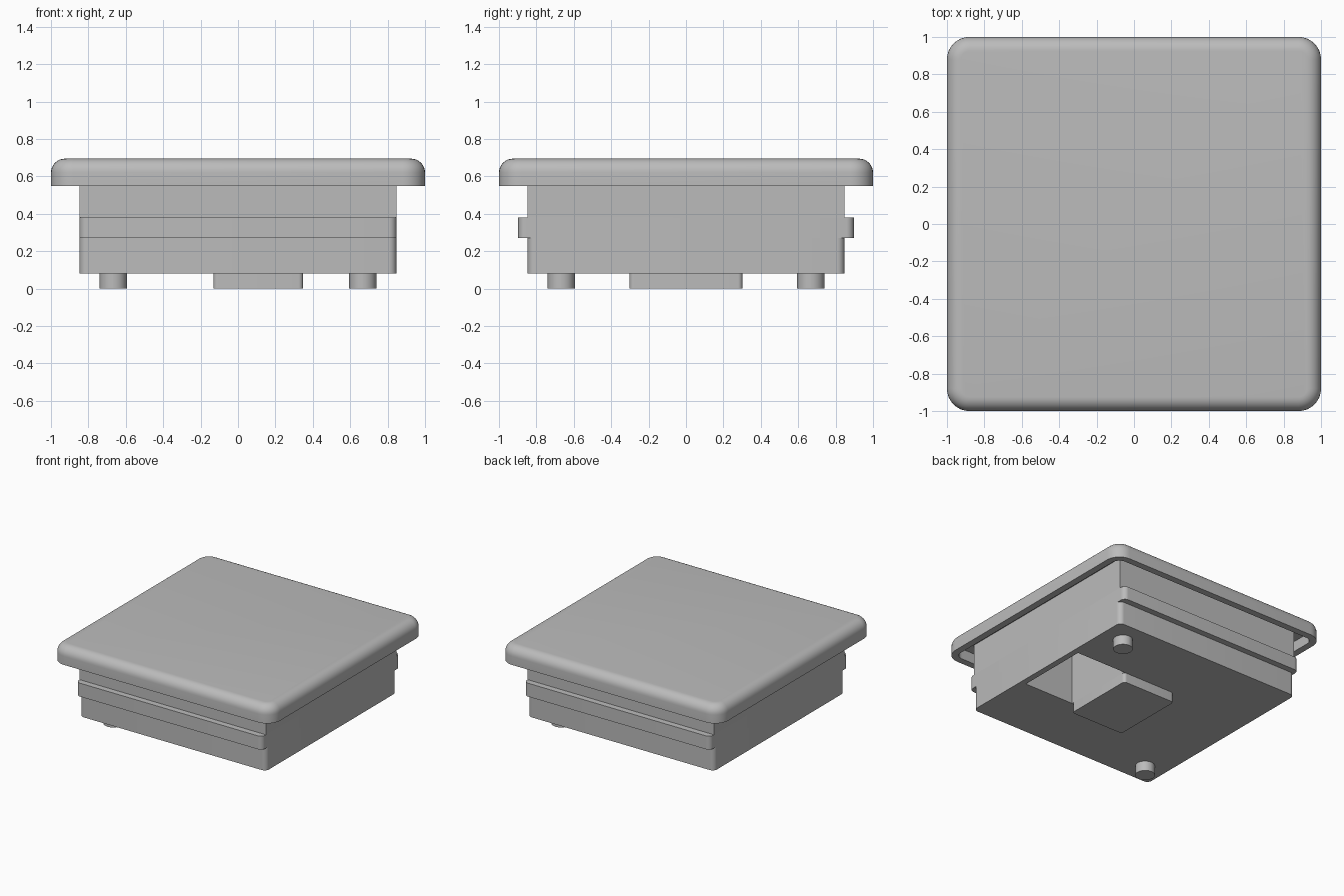
import bpy
import bmesh
import math

default_cube = bpy.data.objects.get("Cube")
if default_cube:
    bpy.data.objects.remove(default_cube, do_unlink=True)

grey = bpy.data.materials.new("plain_grey")
grey.use_nodes = True
COLOUR = (0.5, 0.5, 0.5, 1)
grey.diffuse_color = COLOUR
grey.node_tree.nodes["Principled BSDF"].inputs["Base Color"].default_value = COLOUR


def outline(half_x, half_y, radius, steps=8):
    """Rounded rectangle, counter-clockwise."""
    if radius <= 0:
        return [(half_x, half_y), (-half_x, half_y), (-half_x, -half_y), (half_x, -half_y)]
    points = []
    for i, (sx, sy) in enumerate([(1, 1), (-1, 1), (-1, -1), (1, -1)]):
        for k in range(steps + 1):
            a = math.pi / 2 * (i + k / steps)
            points.append((sx * (half_x - radius) + radius * math.cos(a),
                           sy * (half_y - radius) + radius * math.sin(a)))
    return points


def loft(name, half_x, half_y, radius, levels, centre=(0, 0)):
    """Skin a rounded rectangle through (height, inset) levels and close both ends."""
    bm = bmesh.new()
    rings = []
    for z, inset in levels:
        pts = outline(half_x - inset, half_y - inset, radius - inset if radius else 0)
        rings.append([bm.verts.new((x + centre[0], y + centre[1], z)) for x, y in pts])
    for low, high in zip(rings, rings[1:]):
        n = len(low)
        for i in range(n):
            j = (i + 1) % n
            bm.faces.new((low[i], low[j], high[j], high[i]))
    bm.faces.new(rings[0][::-1])
    bm.faces.new(rings[-1])
    bmesh.ops.recalc_face_normals(bm, faces=bm.faces)
    mesh = bpy.data.meshes.new(name)
    bm.to_mesh(mesh)
    bm.free()
    mesh.materials.append(grey)
    obj = bpy.data.objects.new(name, mesh)
    bpy.context.collection.objects.link(obj)
    return obj


# Cap: hollow rim underneath, filleted top edge
FILLET = 0.075
TOP = 0.695
cap_levels = [(0.635, 0.055), (0.55, 0.055), (0.55, 0)]
for k in range(9):
    a = math.pi / 2 * k / 8
    cap_levels.append((TOP - FILLET + FILLET * math.sin(a), FILLET * (1 - math.cos(a))))
parts = [loft("cap", 1, 1, 0.12, cap_levels)]

# Stacked body: rounded base, ridge on front and back, square neck
body = [
    loft("body_base", 0.847, 0.847, 0.04, [(0.08, 0), (0.27, 0)]),
    loft("side_ridge", 0.847, 0.897, 0.04, [(0.27, 0), (0.38, 0)]),
    loft("body_neck", 0.847, 0.847, 0, [(0.38, 0), (0.635, 0)]),
]
parts += body

# Pocket cut upwards from the underside
cutter = loft("pocket_cutter", 0.225, 0.302, 0, [(-0.1, 0), (0.55, 0)], (0.573, 0))
cutter.hide_render = True
for obj in body:
    cut = obj.modifiers.new("pocket", "BOOLEAN")
    cut.operation = "DIFFERENCE"
    cut.solver = "EXACT"
    cut.object = cutter
    bpy.context.view_layer.objects.active = obj
    bpy.ops.object.modifier_apply(modifier=cut.name)
bpy.data.objects.remove(cutter, do_unlink=True)

# Raised pad beside the pocket
parts.append(loft("bottom_pad", 0.24, 0.302, 0.025, [(0, 0), (0.08, 0)], (0.108, 0)))

# Locating pegs on opposite corners
for side, name in ((1, "back_left_peg"), (-1, "front_right_peg")):
    parts.append(loft(name, 0.073, 0.073, 0.0729, [(0, 0), (0.08, 0)],
                      (side * 0.667, side * 0.667)))

# Smooth the fillets, keep the edges crisp
bpy.ops.object.select_all(action="DESELECT")
for obj in parts:
    obj.select_set(True)
bpy.context.view_layer.objects.active = parts[0]
bpy.ops.object.shade_smooth_by_angle(angle=math.radians(30))
